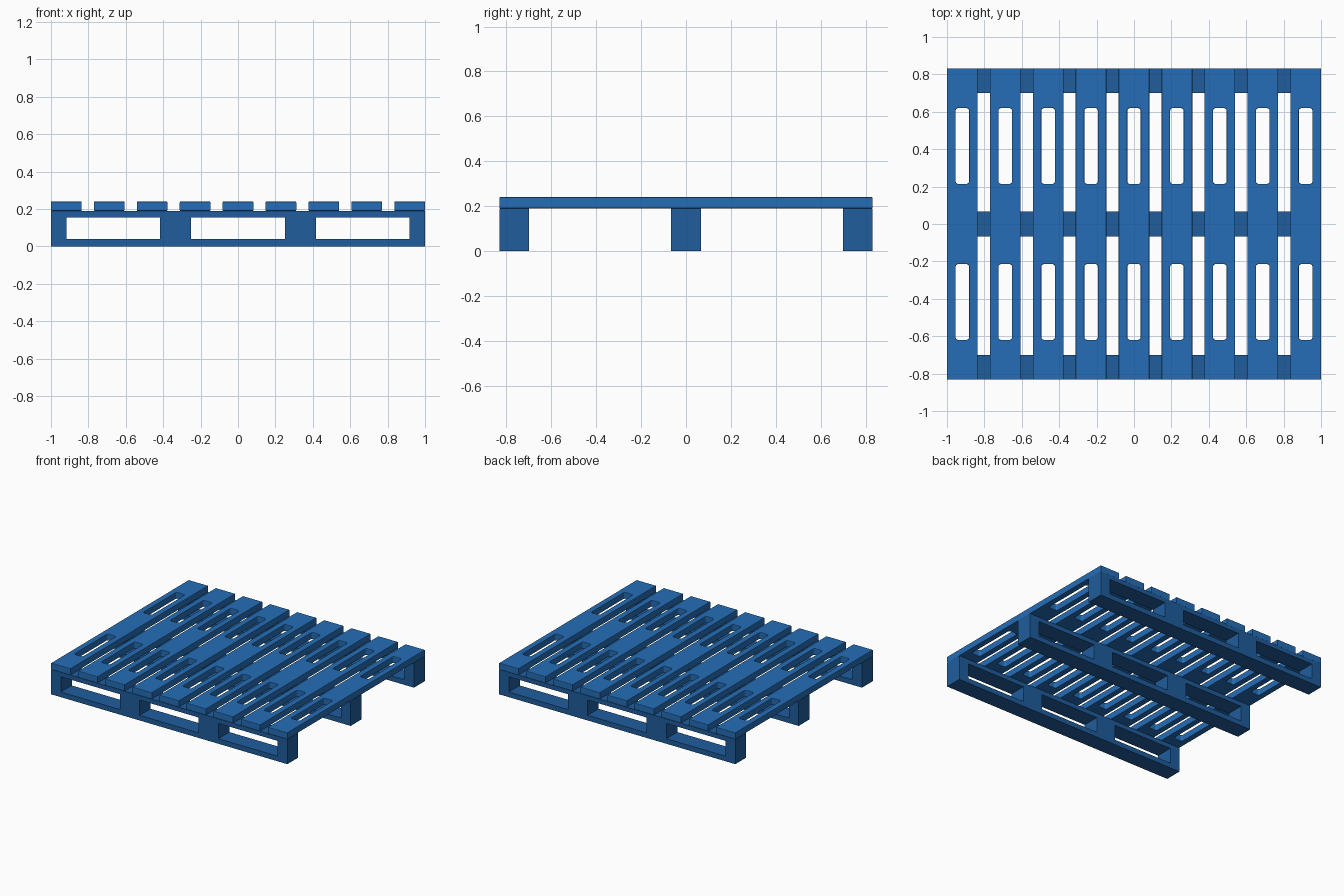
import bpy
from math import sin, cos, pi, radians
from mathutils import Matrix

if "Cube" in bpy.data.objects:
    bpy.data.objects.remove(bpy.data.objects["Cube"])


def material(name, color):
    m = bpy.data.materials.new(name)
    m.diffuse_color = (*color, 1)
    m.use_nodes = True
    m.node_tree.nodes["Principled BSDF"].inputs["Base Color"].default_value = m.diffuse_color
    return m


def rect(cx, cy, w, h, r=0.0, n=4):
    """Outline of a rectangle, with rounded corners when r > 0."""
    pts = []
    for k, (sx, sy) in enumerate([(1, 1), (-1, 1), (-1, -1), (1, -1)]):
        x, y = cx + sx * (w / 2 - r), cy + sy * (h / 2 - r)
        if r == 0:
            pts.append((x, y))
        else:
            for i in range(n + 1):
                a = pi / 2 * (k + i / n)
                pts.append((x + r * cos(a), y + r * sin(a)))
    return pts


def plate(name, outlines, thickness, bevel=0.0):
    """Flat plate with holes, extruded from closed outlines."""
    cu = bpy.data.curves.new(name, 'CURVE')
    cu.dimensions = '2D'
    cu.fill_mode = 'BOTH'
    cu.extrude = thickness / 2 - bevel
    cu.bevel_depth = bevel
    cu.bevel_resolution = 1
    cu.offset = -bevel
    for pts in outlines:
        s = cu.splines.new('POLY')
        s.points.add(len(pts) - 1)
        for p, (x, y) in zip(s.points, pts):
            p.co = (x, y, 0, 1)
        s.use_cyclic_u = True
        s.use_smooth = False
    tmp = bpy.data.objects.new(name, cu)
    bpy.context.collection.objects.link(tmp)
    dg = bpy.context.evaluated_depsgraph_get()
    me = bpy.data.meshes.new_from_object(tmp.evaluated_get(dg))
    bpy.data.objects.remove(tmp)
    me.name = name
    return me


def place(name, mesh, loc):
    ob = bpy.data.objects.new(name, mesh)
    ob.location = loc
    bpy.context.collection.objects.link(ob)


LENGTH, DEPTH = 2.0, 1.664
slat_blue = material("slat_blue", (0.018, 0.155, 0.48))
frame_blue = material("frame_blue", (0.014, 0.11, 0.34))

# Three runners, each with three fork openings
openings = [rect(x, 0.0975, 0.5, 0.117) for x in (-0.667, 0, 0.667)]
runner = plate("runner", [rect(0, 0.095, LENGTH, 0.19)] + openings, 0.132)
runner.transform(Matrix.Rotation(radians(90), 4, 'X'))
runner.materials.clear()
runner.materials.append(frame_blue)
for name, y in (("front", -0.766), ("middle", 0), ("back", 0.766)):
    place(name + "_runner", runner, (0, y, 0))

# Nine deck slats, each with two rounded slots
W = 0.164
slots = [rect(0, y, 0.072, 0.405, 0.014) for y in (-0.417, 0.417)]
slat = plate("slat", [rect(0, 0, W, DEPTH)] + slots, 0.05, 0.004)
slat.materials.clear()
slat.materials.append(slat_blue)
for i in range(9):
    place(f"deck_slat_{i + 1}", slat, (-1 + W / 2 + i * (LENGTH - W) / 8, 0, 0.215))
